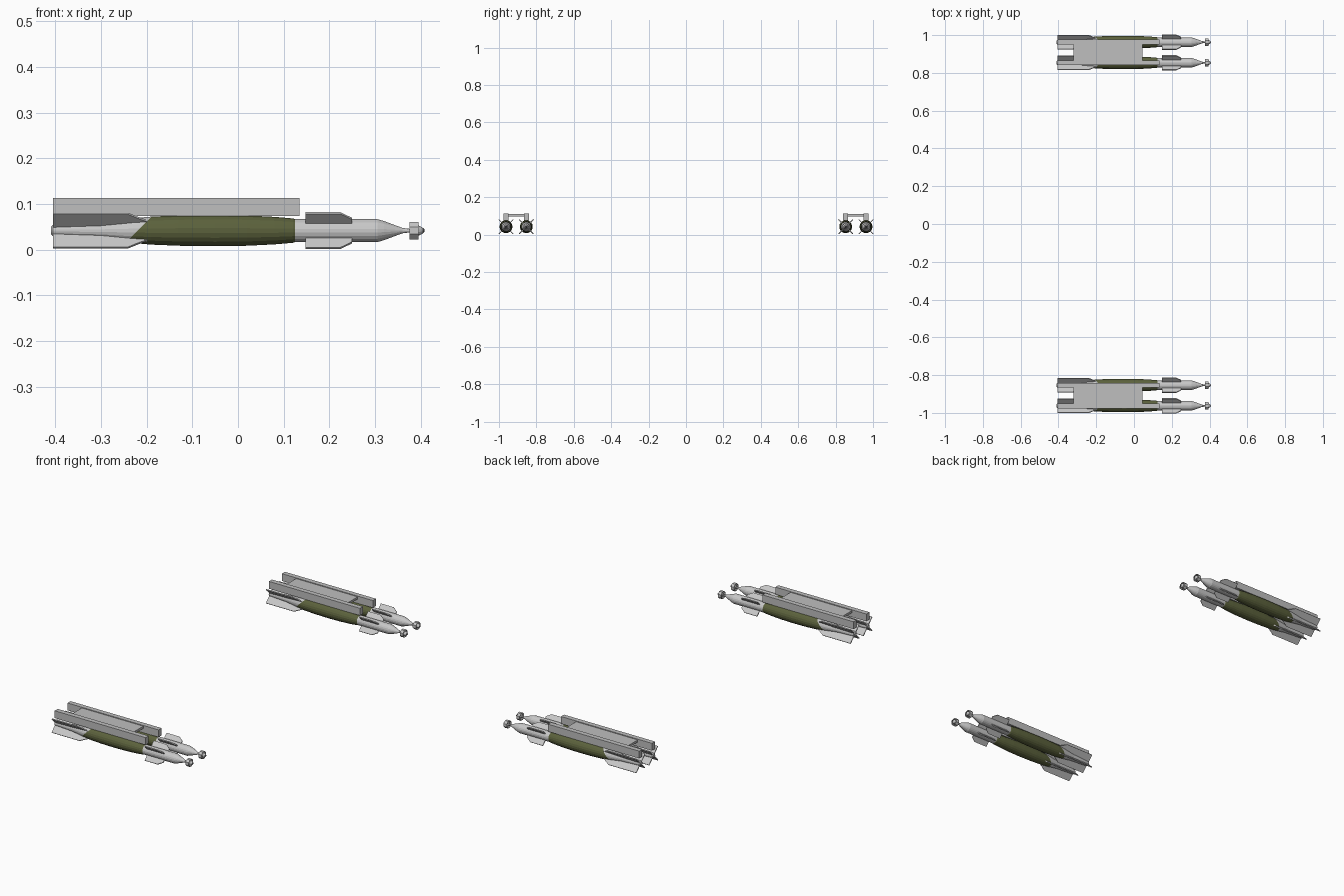
import bpy, bmesh, math
from mathutils import Matrix, Vector

if "Cube" in bpy.data.objects:
    bpy.data.objects.remove(bpy.data.objects["Cube"])

ZC = 0.042          # bomb axis height
GROUP_Y = 0.908     # centre of each twin rack
HALF = 0.0545       # bomb offset from rack centre
SIDES = 20


def material(name, col):
    m = bpy.data.materials.new(name)
    m.diffuse_color = (*col, 1)
    m.use_nodes = True
    m.node_tree.nodes["Principled BSDF"].inputs["Base Color"].default_value = m.diffuse_color
    return m


GREY = material("light grey", (0.58, 0.58, 0.58))
GREEN = material("olive green", (0.105, 0.12, 0.045))
RACK = material("rack grey", (0.52, 0.52, 0.52))
DARK = material("dark lens", (0.08, 0.08, 0.085))


def finish(bm, name, mats, loc):
    bmesh.ops.recalc_face_normals(bm, faces=bm.faces)
    me = bpy.data.meshes.new(name)
    bm.to_mesh(me)
    bm.free()
    for m in mats:
        me.materials.append(m)
    ob = bpy.data.objects.new(name, me)
    ob.location = loc
    bpy.context.collection.objects.link(ob)
    return ob


def lathe(bm, profile, sides=SIDES, closed=False):
    """Revolve (x, radius) points about the x axis."""
    rings = []
    for x, r in profile:
        rings.append([bm.verts.new((x, r * math.cos(a), r * math.sin(a)))
                      for a in (2 * math.pi * (i + 0.5) / sides for i in range(sides))])
    pairs = list(zip(rings, rings[1:]))
    if closed:
        pairs.append((rings[-1], rings[0]))
    for a, b in pairs:
        for i in range(sides):
            j = (i + 1) % sides
            bm.faces.new((a[i], a[j], b[j], b[i]))
    if not closed:
        bm.faces.new(rings[0])
        bm.faces.new(rings[-1])


def fins(bm, outline, thick):
    """Four plates at 45 degrees from an (x, radius) outline."""
    for k in range(4):
        rot = Matrix.Rotation(math.pi / 4 + k * math.pi / 2, 3, 'X')
        lo = [bm.verts.new(rot @ Vector((x, -thick / 2, r))) for x, r in outline]
        hi = [bm.verts.new(rot @ Vector((x, thick / 2, r))) for x, r in outline]
        bm.faces.new(lo)
        bm.faces.new(hi)
        n = len(outline)
        for i in range(n):
            j = (i + 1) % n
            bm.faces.new((lo[i], lo[j], hi[j], hi[i]))


def box(bm, x0, x1, y0, y1, z0, z1):
    m = Matrix.Translation(((x0 + x1) / 2, (y0 + y1) / 2, (z0 + z1) / 2)) @ \
        Matrix.Diagonal((x1 - x0, y1 - y0, z1 - z0, 1))
    bmesh.ops.create_cube(bm, size=1, matrix=m)


def bomb(y):
    loc = (0, y, ZC)
    # main casing: green, with the tail cut off by a slanted colour line
    bm = bmesh.new()
    lathe(bm, [(-0.409, 0.009), (-0.405, 0.013), (-0.30, 0.018), (-0.23, 0.0275),
               (-0.19, 0.031), (-0.13, 0.0335), (-0.05, 0.0345), (0.02, 0.0335),
               (0.08, 0.0305), (0.12, 0.027), (0.13, 0.024)])
    cut, normal = Vector((-0.19, 0, 0.03)), Vector((1, 0, -1)).normalized()
    bmesh.ops.bisect_plane(bm, geom=bm.verts[:] + bm.edges[:] + bm.faces[:],
                           plane_co=cut, plane_no=normal)
    for f in bm.faces:
        f.material_index = 1 if (f.calc_center_median() - cut).dot(normal) < 0 else 0
    finish(bm, "bomb_casing", [GREEN, GREY], loc)

    # guidance section with tapered nose
    bm = bmesh.new()
    lathe(bm, [(0.115, 0.0255), (0.305, 0.0255), (0.32, 0.021), (0.36, 0.006),
               (0.375, 0.004), (0.385, 0.004)])
    finish(bm, "guidance_section", [GREY], loc)

    # tail fins and front steering fins
    bm = bmesh.new()
    fins(bm, [(-0.405, 0.008), (-0.405, 0.0525), (-0.24, 0.0525),
              (-0.222, 0.042), (-0.195, 0.028), (-0.26, 0.012)], 0.005)
    finish(bm, "tail_fins", [GREY], loc)
    bm = bmesh.new()
    fins(bm, [(0.148, 0.018), (0.148, 0.0545), (0.224, 0.0545),
              (0.25, 0.037), (0.25, 0.018)], 0.005)
    finish(bm, "steering_fins", [GREY], loc)

    # seeker: ring, struts and dark-tipped dome
    bm = bmesh.new()
    lathe(bm, [(0.376, 0.0175), (0.376, 0.0205), (0.395, 0.0205), (0.395, 0.0175)],
          8, closed=True)
    fins(bm, [(0.379, 0.002), (0.379, 0.019), (0.392, 0.019), (0.392, 0.002)], 0.003)
    finish(bm, "seeker_ring", [GREY], loc)
    bm = bmesh.new()
    lathe(bm, [(0.376, 0.006), (0.384, 0.011), (0.396, 0.0115), (0.404, 0.007), (0.408, 0.003)], 12)
    for f in bm.faces:
        f.material_index = 1 if f.calc_center_median().x > 0.403 else 0
    finish(bm, "seeker_dome", [GREY, DARK], loc)


def rack(y):
    # two rails joined by a cross plate
    bm = bmesh.new()
    for s in (-1, 1):
        c = s * HALF
        box(bm, -0.405, 0.135, c - 0.013, c + 0.013, 0.074, 0.113)
    finish(bm, "rack_rails", [RACK], (0, y, 0))
    bm = bmesh.new()
    box(bm, -0.32, 0.045, -HALF, HALF, 0.097, 0.109)
    finish(bm, "rack_cross_plate", [RACK], (0, y, 0))


for side in (-1, 1):
    rack(side * GROUP_Y)
    for inner in (-1, 1):
        bomb(side * GROUP_Y + inner * HALF)
